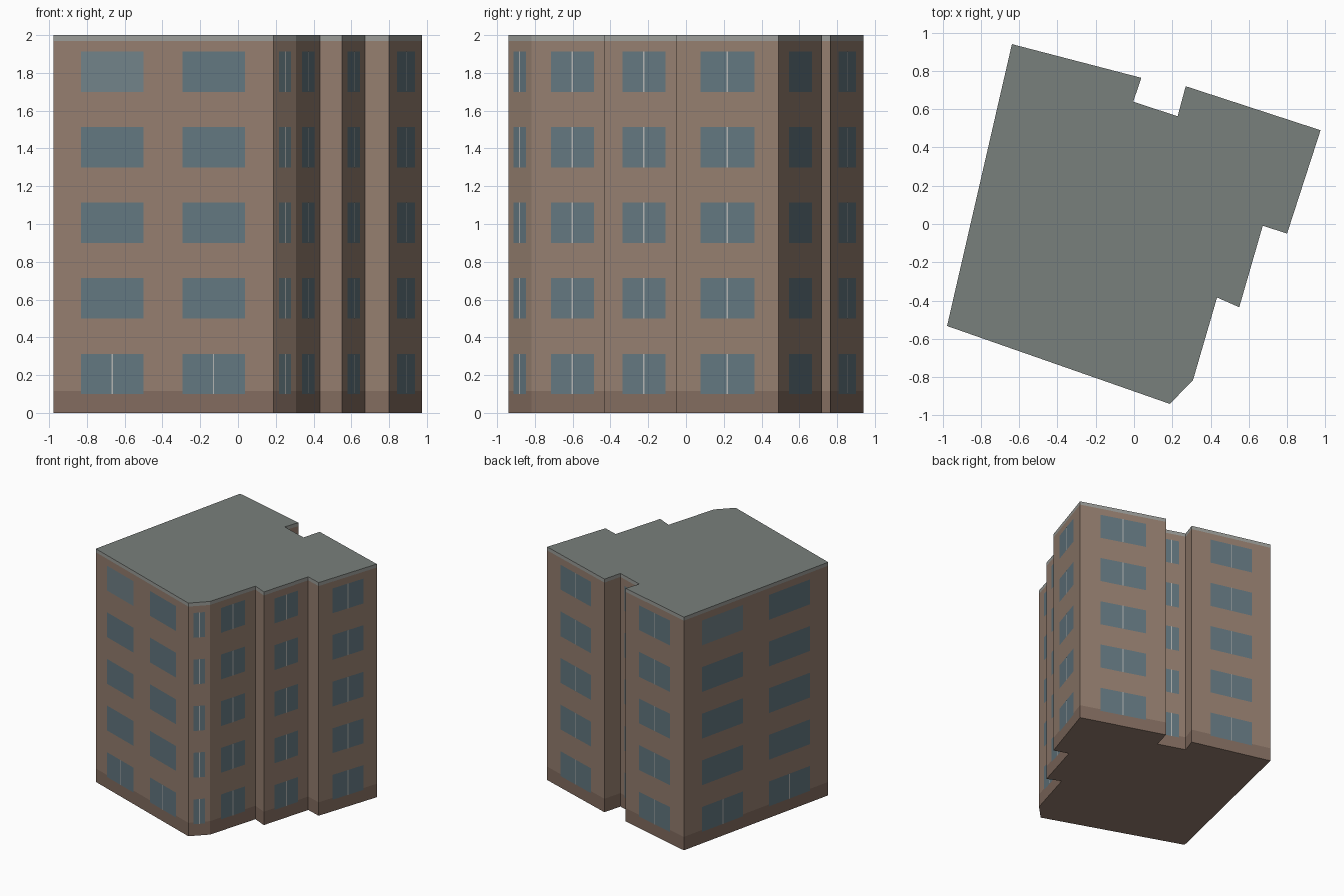
import bpy, bmesh
from mathutils import Vector

if "Cube" in bpy.data.objects:
    bpy.data.objects.remove(bpy.data.objects["Cube"])

# Footprint, counter-clockwise from the front-left corner
P = [Vector((x, y, 0)) for x, y in [
    (-0.977, -0.533), (0.187, -0.94), (0.308, -0.817), (0.434, -0.384),
    (0.55, -0.435), (0.673, -0.009), (0.80, -0.05), (0.975, 0.49),
    (0.27, 0.72), (0.228, 0.563), (-0.004, 0.639), (0.038, 0.764),
    (-0.638, 0.94)]]
N = len(P)
UP = Vector((0, 0, 1))


def mat(name, rgb):
    m = bpy.data.materials.new(name)
    m.diffuse_color = (*rgb, 1)
    m.use_nodes = True
    m.node_tree.nodes["Principled BSDF"].inputs["Base Color"].default_value = m.diffuse_color
    return m


WALL = mat("wall_brown", (0.30, 0.21, 0.16))
BASE = mat("base_brown", (0.225, 0.15, 0.115))
ROOF = mat("roof_grey", (0.19, 0.215, 0.20))
TRIM = mat("trim_grey", (0.33, 0.335, 0.315))
GLASS = mat("glass", (0.125, 0.185, 0.215))
PALE = mat("pale_glass", (0.165, 0.225, 0.25))
FRAME = mat("frame", (0.45, 0.46, 0.45))


def make(name, polys, material):
    """Object from a list of polygons given as point lists."""
    bm = bmesh.new()
    for poly in polys:
        bm.faces.new([bm.verts.new(p) for p in poly])
    bmesh.ops.remove_doubles(bm, verts=bm.verts, dist=1e-5)
    me = bpy.data.meshes.new(name)
    bm.to_mesh(me)
    bm.free()
    me.materials.append(material)
    ob = bpy.data.objects.new(name, me)
    bpy.context.collection.objects.link(ob)


def band(z0, z1):
    """Ring of wall faces around the footprint."""
    return [[a + UP * z0, b + UP * z0, b + UP * z1, a + UP * z1]
            for a, b in zip(P, P[1:] + P[:1])]


# Shell: base band, walls, parapet trim, roof and underside
make("base_band", band(0, 0.115), BASE)
make("walls", band(0.115, 1.97), WALL)
make("parapet_trim", band(1.97, 2), TRIM)
make("roof", [[p + UP * 2 for p in P]], ROOF)
make("underside", [list(reversed(P))], WALL)

# Windows: five storeys; long walls carry two, the others one, returns none
panes, pale, bars = [], [], []


def quad(i, t0, t1, z0, z1, out):
    a, b = P[i], P[(i + 1) % N]
    o = (b - a).normalized().cross(UP) * out
    p, q = a.lerp(b, t0) + o, a.lerp(b, t1) + o
    return [p + UP * z0, q + UP * z0, q + UP * z1, p + UP * z1]


long_spans = [(0.126, 0.41), (0.587, 0.871)]
spans = {i: [(0.235, 0.765)] for i in (1, 2, 4, 6, 7, 9, 11)}
spans.update({0: long_spans, N - 1: long_spans})
for i, row in spans.items():
    length = (P[(i + 1) % N] - P[i]).length
    for k, (t0, t1) in enumerate(row):
        for floor in range(5):
            z0 = 0.1 + 0.4 * floor
            z1 = z0 + 0.213
            light = len(row) == 2 and floor == 4 and k == 0
            (pale if light else panes).append(quad(i, t0, t1, z0, z1, 0.002))
            # Centre bars, only at ground level on the long walls
            if len(row) == 1 or floor == 0:
                c, h = (t0 + t1) / 2, 0.004 / length
                bars.append(quad(i, c - h, c + h, z0, z1, 0.004))

make("window_panes", panes, GLASS)
make("pale_window_panes", pale, PALE)
make("window_bars", bars, FRAME)
